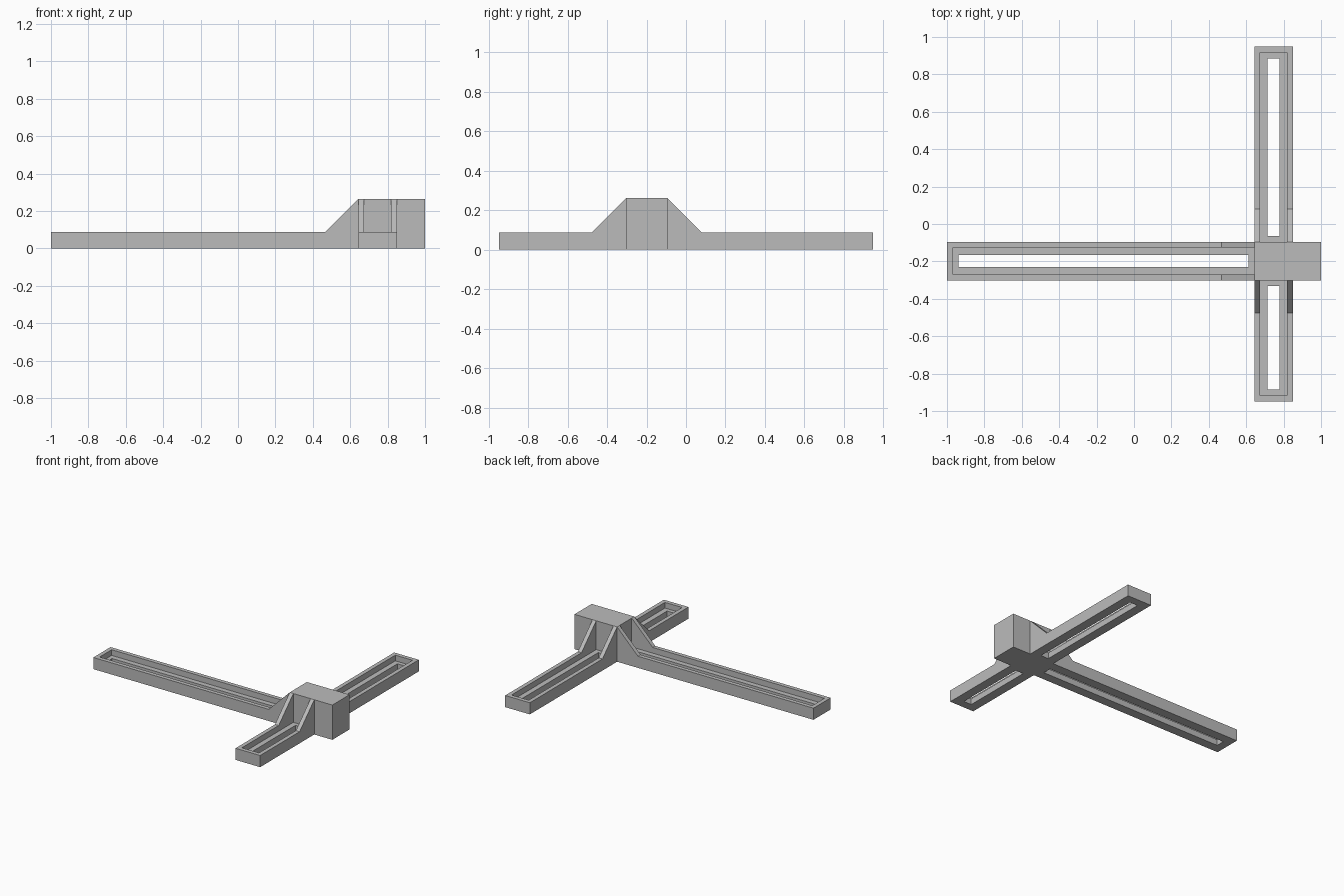
import bpy, bmesh, math
from mathutils import Matrix, Vector

cube = bpy.data.objects.get("Cube")
if cube:
    bpy.data.objects.remove(cube, do_unlink=True)

WIDTH, ARM_H, BLOCK_H = 0.206, 0.088, 0.263
WALL, FLOOR, SLOT = 0.031, 0.045, 0.065
CX, CY = 0.746, -0.198      # where the arm centre lines cross
HALF = WIDTH / 2

grey = bpy.data.materials.new("plain grey")
grey.use_nodes = True
grey.diffuse_color = (0.5, 0.5, 0.5, 1)
grey.node_tree.nodes["Principled BSDF"].inputs["Base Color"].default_value = (0.5, 0.5, 0.5, 1)


def prism(name, profile, y0, y1):
    """Extrude an x-z outline from y0 to y1."""
    bm = bmesh.new()
    face = bm.faces.new([bm.verts.new((x, y0, z)) for x, z in profile])
    side = bmesh.ops.extrude_face_region(bm, geom=[face])
    moved = [v for v in side["geom"] if isinstance(v, bmesh.types.BMVert)]
    bmesh.ops.translate(bm, verts=moved, vec=Vector((0, y1 - y0, 0)))
    bmesh.ops.recalc_face_normals(bm, faces=bm.faces)
    mesh = bpy.data.meshes.new(name)
    bm.to_mesh(mesh)
    bm.free()
    obj = bpy.data.objects.new(name, mesh)
    bpy.context.scene.collection.objects.link(obj)
    mesh.materials.append(grey)
    return obj


def box(name, x0, x1, y0, y1, z0, z1):
    return prism(name, [(x0, z0), (x1, z0), (x1, z1), (x0, z1)], y0, y1)


def arm(name, length, x, y, angle):
    """Slotted channel running along local +x, with sloped gussets at its root."""
    rise = BLOCK_H - ARM_H
    obj = prism(name, [(0, 0), (length, 0), (length, ARM_H), (rise, ARM_H), (0, BLOCK_H)], -HALF, HALF)
    inner = HALF - WALL
    cutters = [
        box("recess_cutter", -0.05, length - WALL, -inner, inner, FLOOR, 0.5),
        box("slot_cutter", WALL, length - 2 * WALL, -SLOT / 2, SLOT / 2, -0.1, FLOOR + 0.02),
    ]
    for cutter in cutters:
        cutter.hide_render = True
        mod = obj.modifiers.new(cutter.name, "BOOLEAN")
        mod.operation, mod.solver, mod.object = "DIFFERENCE", "EXACT", cutter
    # Bake the cuts and drop the helpers
    bpy.context.view_layer.update()
    graph = bpy.context.evaluated_depsgraph_get()
    baked = bpy.data.meshes.new_from_object(obj.evaluated_get(graph))
    obj.modifiers.clear()
    obj.data = baked
    baked.name = name
    for cutter in cutters:
        bpy.data.objects.remove(cutter, do_unlink=True)
    baked.transform(Matrix.Translation((x, y, 0)) @ Matrix.Rotation(angle, 4, "Z"))


# Solid hub block
box("hub_block", CX - HALF, 1.0, CY - HALF, CY + HALF, 0, BLOCK_H)

# Three slotted arms
arm("long_right_arm", CX - HALF + 1.0, CX - HALF, CY, math.pi)
arm("back_arm", 0.948 - CY - HALF, CX, CY + HALF, math.pi / 2)
arm("front_arm", 0.948 + CY - HALF, CX, CY - HALF, -math.pi / 2)
